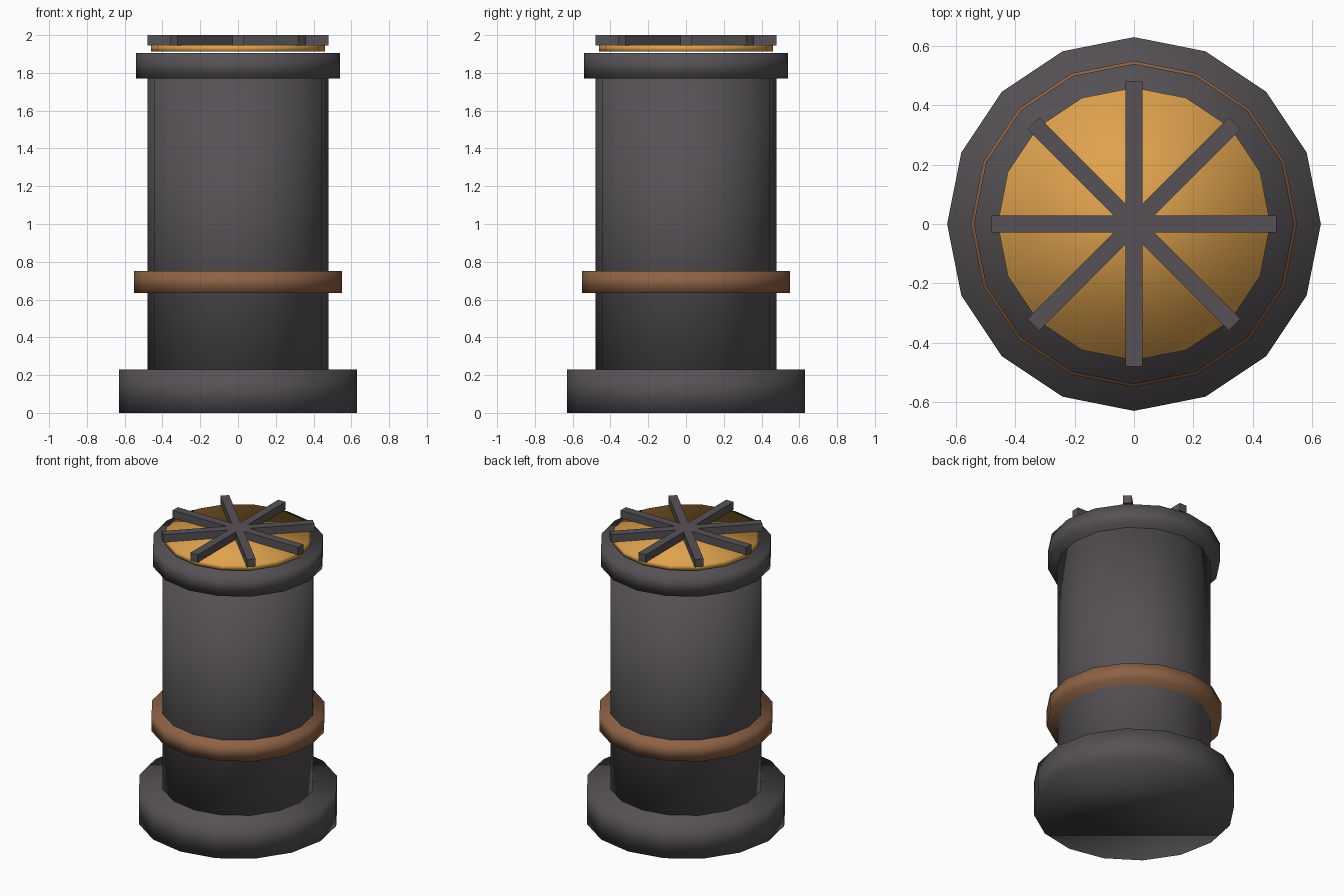
import bpy
import math

cube = bpy.data.objects.get("Cube")
if cube:
    bpy.data.objects.remove(cube, do_unlink=True)


def make_material(name, rgb):
    mat = bpy.data.materials.new(name)
    mat.use_nodes = True
    mat.diffuse_color = (*rgb, 1)
    mat.node_tree.nodes["Principled BSDF"].inputs["Base Color"].default_value = (*rgb, 1)
    return mat


iron = make_material("dark iron", (0.092, 0.083, 0.090))
copper = make_material("copper brown", (0.27, 0.125, 0.06))
amber = make_material("amber glow", (0.73, 0.36, 0.075))


def drum(name, radius, bottom, top, mat):
    """Sixteen-sided capped cylinder, smooth shaded all over."""
    bpy.ops.mesh.primitive_cylinder_add(
        vertices=16, radius=radius, depth=top - bottom,
        location=(0, 0, (bottom + top) / 2))
    obj = bpy.context.object
    obj.name = name
    obj.data.materials.append(mat)
    bpy.ops.object.shade_smooth()


def grate_bar(name, angle):
    """Flat-shaded bar running across the opening."""
    bpy.ops.mesh.primitive_cube_add(size=1, location=(0, 0, 1.973), rotation=(0, 0, angle))
    obj = bpy.context.object
    obj.name = name
    obj.scale = (0.96, 0.056, 0.054)
    obj.data.materials.append(iron)


# Stacked round parts
drum("base", 0.63, 0, 0.23, iron)
drum("barrel", 0.48, 0.1, 1.85, iron)
drum("band", 0.55, 0.635, 0.75, copper)
drum("collar", 0.54, 1.77, 1.905, iron)
drum("glowing_disc", 0.46, 1.913, 1.948, amber)

# Crossed grate on top
for i in range(4):
    grate_bar(f"grate_bar_{i + 1}", i * math.pi / 4)
